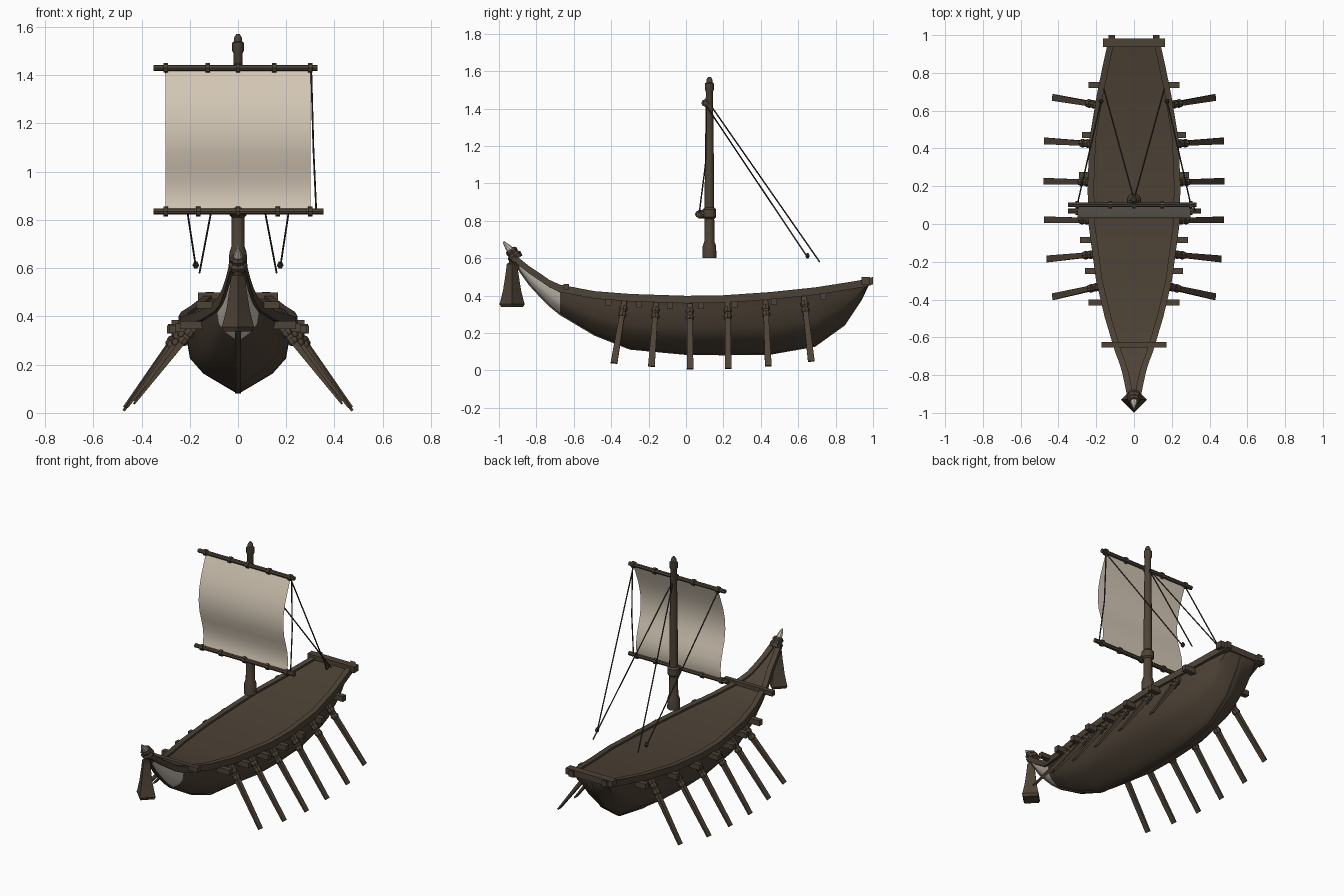
import bpy, bmesh, math
from mathutils import Vector as V

if "Cube" in bpy.data.objects:
    bpy.data.objects.remove(bpy.data.objects["Cube"])


def material(name, rgb):
    m = bpy.data.materials.new(name)
    m.diffuse_color = (*rgb, 1)
    m.use_nodes = True
    m.node_tree.nodes["Principled BSDF"].inputs["Base Color"].default_value = m.diffuse_color
    return m


WOOD = material("brown wood", (0.075, 0.055, 0.037))
DARK = material("dark binding", (0.045, 0.036, 0.026))
SAIL = material("sail cloth", (0.66, 0.58, 0.47))
PALE = material("pale prow", (0.58, 0.54, 0.47))


def finish(name, bm, mats, recalc=True, angle=35):
    if recalc:
        bmesh.ops.recalc_face_normals(bm, faces=bm.faces)
    me = bpy.data.meshes.new(name)
    bm.to_mesh(me)
    bm.free()
    for m in mats:
        me.materials.append(m)
    for p in me.polygons:
        p.use_smooth = True
    me.set_sharp_from_angle(angle=math.radians(angle))
    ob = bpy.data.objects.new(name, me)
    bpy.context.collection.objects.link(ob)
    return ob


def loft(bm, rings, closed=True, caps=True):
    """Skin a list of equal-length point rings; returns faces as (row, column, face)."""
    vs = [[bm.verts.new(p) for p in r] for r in rings]
    n, out = len(vs[0]), []
    for i in range(len(vs) - 1):
        for j in range(n if closed else n - 1):
            k = (j + 1) % n
            out.append((i, j, bm.faces.new((vs[i][j], vs[i][k], vs[i + 1][k], vs[i + 1][j]))))
    if caps:
        bm.faces.new(vs[0])
        bm.faces.new(vs[-1])
    return out


def rod(bm, stops, sides=8, turn=0.0):
    """Straight or bent round rod through (point, radius) stops."""
    pts = [V(p) for p, r in stops]
    d = (pts[-1] - pts[0]).normalized()
    a = V((1, 0, 0)) if abs(d.x) < 0.7 else V((0, 1, 0))
    a = (a - d * a.dot(d)).normalized()
    b = d.cross(a)
    loft(bm, [[p + (a * math.cos(t) + b * math.sin(t)) * s[1]
               for t in (turn + math.tau * k / sides for k in range(sides))]
              for p, s in zip(pts, stops)])


def box(bm, c, size):
    x, y, z = (s / 2 for s in size)
    c = V(c)
    loft(bm, [[c + V((sx * x, sy * y, h)) for sx, sy in ((-1, -1), (1, -1), (1, 1), (-1, 1))]
              for h in (-z, z)])


# Hull stations: y, half width, rim height, keel height
ST = [(-.925, .026, .625, .585), (-.89, .035, .595, .53), (-.84, .045, .555, .46),
      (-.78, .058, .515, .395), (-.73, .074, .48, .345), (-.675, .095, .455, .30),
      (-.49, .15, .42, .19), (-.3, .195, .405, .115), (0, .235, .395, .087),
      (.2, .24, .398, .085), (.45, .23, .415, .088), (.69, .19, .44, .13),
      (.85, .157, .465, .245), (.94, .137, .48, .38), (.975, .13, .487, .455)]
SEC = [(1, 1), (.9, .75), (.83, .45), (.6, .25), (.25, .09), (.05, 0)]


def at(y):
    """Half width and rim height at y."""
    for a, b in zip(ST, ST[1:]):
        if y <= b[0]:
            t = (y - a[0]) / (b[0] - a[0])
            return a[1] + t * (b[1] - a[1]), a[2] + t * (b[2] - a[2])
    return ST[-1][1], ST[-1][2]


# Hull shell with pale bow faces
bm = bmesh.new()
rings = []
for y, w, r, k in ST:
    half = [(fx * w, k + fz * (r - k)) for fx, fz in SEC]
    rings.append([(x, y, z) for x, z in half] + [(-x, y, z) for x, z in reversed(half)])
for i, j, f in loft(bm, rings, closed=False):
    j = min(j, 10 - j)
    if 1 <= i < 3 or (3 <= i < 5 and j >= 1):
        f.material_index = 1
finish("hull", bm, [WOOD, PALE])

# Deck just below the rim
bm = bmesh.new()
loft(bm, [[(-w + .004, y, r - .008), (w - .004, y, r - .008)] for y, w, r, k in ST],
     closed=False, caps=False)
finish("deck", bm, [WOOD])

# Gunwale rails, running past the stern
bm = bmesh.new()
for s in (-1, 1):
    rings = []
    for y, w, r, k in ST + [(1.0, .128, .497, 0)]:
        o, n = w + .006, max(w - .028, .002)
        rings.append([(s * o, y, r + .004), (s * o, y, r - .036),
                      (s * n, y, r - .036), (s * n, y, r + .004)])
    loft(bm, rings)
finish("gunwale", bm, [WOOD])

# Keel strip along the bottom
bm = bmesh.new()
loft(bm, [[(-.012, y, k - .004), (.012, y, k - .004), (.012, y, k + .03), (-.012, y, k + .03)]
          for y, w, r, k in ST])
finish("keel", bm, [WOOD])

# Stern bar, front beam and stubs of the cross beams
bm = bmesh.new()
box(bm, (0, .96, .48), (.33, .045, .04))
box(bm, (0, -.64, .447), (.345, .028, .03))
for y, x in ((.735, .24), (.47, .275), (.26, .29), (.08, .295), (-.085, .285), (-.25, .26), (-.415, .24)):
    w, r = at(y)
    for s in (-1, 1):
        box(bm, (s * (x + w - .07) / 2, y, r - .05), (x - w + .07, .032, .034))
finish("cross_beams", bm, [WOOD])

# Oars: flat blades with round handles and bindings
oars, ties = bmesh.new(), bmesh.new()
for y0, y1, x1, z1 in ((-.33, -.385, .43, .035), (-.16, -.185, .46, .018), (.02, .022, .473, .004),
                       (.222, .226, .475, .006), (.425, .44, .473, .02), (.63, .67, .43, .045)):
    w, r = at(y0)
    for s in (-1, 1):
        a, b = V((s * (w - .01), y0, r - .045)), V((s * x1, y1, z1 + .004))
        d = (b - a).normalized()
        u = (V((0, 1, 0)) - d * d.y).normalized()
        n = d.cross(u)
        rings = []
        for t, hw, th in ((0, .014, .014), (.3, .014, .012), (1, .018, .004)):
            p = a.lerp(b, t)
            rings.append([p + u * hw * i + n * th * j for i, j in ((-1, -1), (1, -1), (1, 1), (-1, 1))])
        loft(oars, rings)
        for t in (.1, .2):
            p = a.lerp(b, t)
            rod(ties, [(p - d * .014, .017), (p - d * .006, .023), (p + d * .006, .023), (p + d * .014, .017)])
finish("oars", oars, [WOOD])
finish("oar_bindings", ties, [WOOD])

# Mast with foot, collar and cap
MY = .125
bm = bmesh.new()
rod(bm, [((0, MY, z), r) for z, r in ((.60, .038), (.665, .036), (.69, .027), (.81, .026), (.82, .036),
                                      (.86, .036), (.87, .026), (1.2, .023), (1.49, .019), (1.5, .024),
                                      (1.535, .024), (1.54, .016), (1.555, .016), (1.57, .007))], 12)
finish("mast", bm, [WOOD])

# Yards with ties
bm = bmesh.new()
tie = bmesh.new()
for y, z, x0, x1, xs in ((.102, 1.43, -.35, .33, (-.3, -.125, 0, .15, .3)),
                         (.068, .835, -.35, .355, (-.3, -.165, 0, .165, .3))):
    rod(bm, [((x0, y, z), .013), ((x1, y, z), .013)])
    for x in xs:
        rod(tie, [((x - .009, y, z), .02), ((x + .009, y, z), .02)])
    rod(tie, [((0, y, z), .022), ((0, MY, z), .022)])
finish("yards", bm, [WOOD])
finish("yard_ties", tie, [WOOD])

# Sail: thin curved sheet
prof = [(.102, 1.42), (.078, 1.36), (.052, 1.29), (.035, 1.22), (.03, 1.15), (.038, 1.08),
        (.056, 1.02), (.072, .96), (.078, .91), (.075, .87), (.068, .84)]
bm = bmesh.new()
loft(bm, [[(-.3, y, z), (.3, y, z)] for y, z in prof], closed=False, caps=False)
finish("sail", bm, [SAIL], recalc=False, angle=60)

# Rigging ropes and their end blocks
bm = bmesh.new()
for s in (-1, 1):
    rod(bm, [((0, .13, 1.42), .004), ((s * .16, .715, .58), .004)], 5)
    rod(bm, [((s * .3, .105, 1.42), .004), ((s * .175, .65, .605), .004)], 5)
    rod(bm, [((s * .175, .65, .598), .006), ((s * .175, .65, .612), .014), ((s * .175, .65, .628), .006)], 6)
rod(bm, [((.303, .11, 1.43), .004), ((.312, .104, 1.1), .004), ((.324, .07, .835), .004)], 5)
finish("rigging", bm, [DARK])

# Prow collar and pale horn tip
bm = bmesh.new()
rod(bm, [((0, -.905, .595), .036), ((0, -.918, .615), .04), ((0, -.925, .625), .03),
         ((0, -.932, .637), .034), ((0, -.94, .648), .026)], 8)
finish("prow_collar", bm, [WOOD])
bm = bmesh.new()
rod(bm, [((0, -.935, .64), .021), ((0, -.955, .662), .015), ((0, -.976, .688), .005)], 8)
finish("prow_horn", bm, [PALE])

# Four-sided hanging bell under the prow
bm = bmesh.new()
rod(bm, [((0, -.93, z), r) for z, r in ((.61, .012), (.575, .018), (.57, .028), (.52, .034),
                                        (.43, .048), (.37, .063), (.355, .068), (.338, .058))], 4)
finish("prow_bell", bm, [WOOD])
